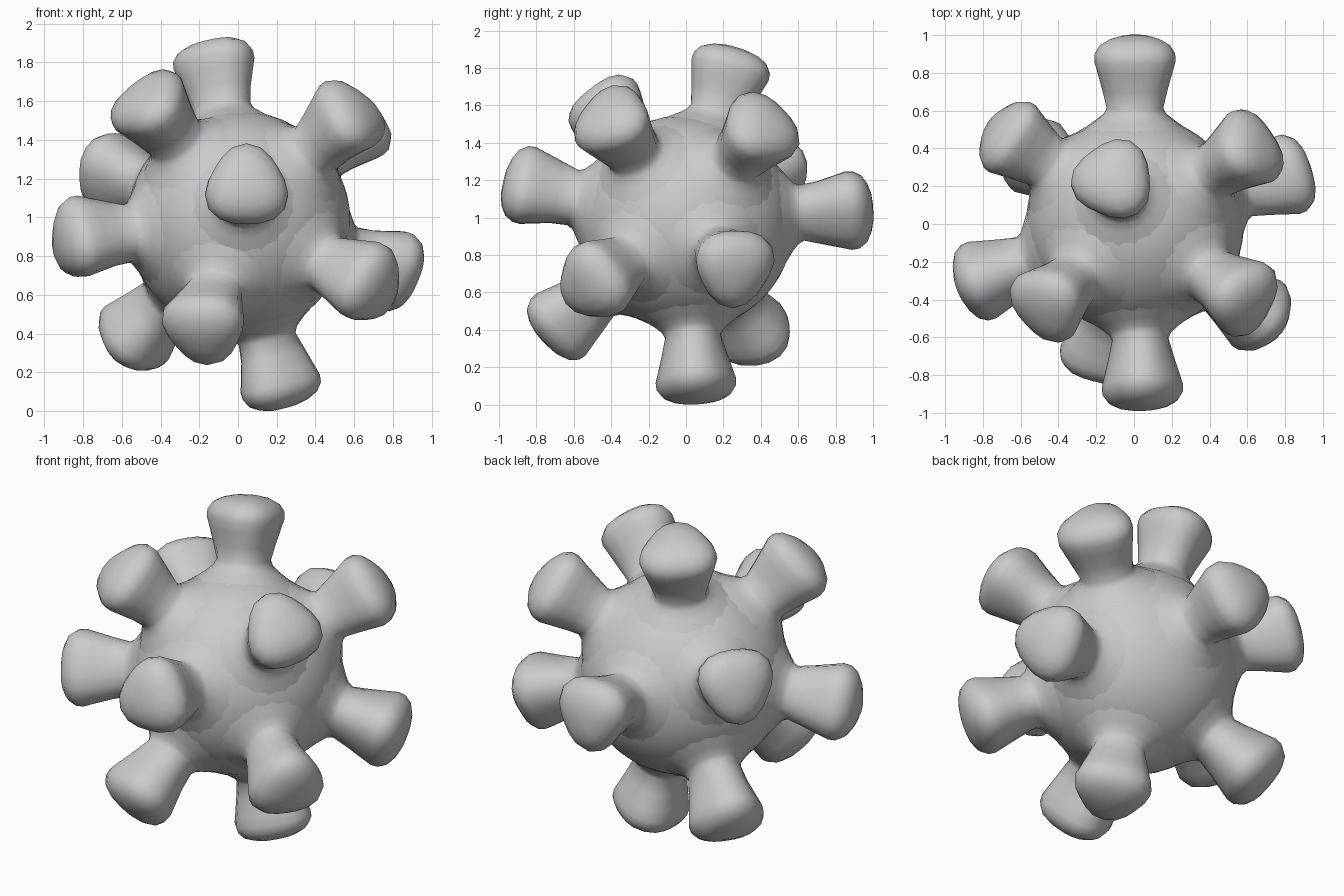
import bpy, bmesh, math
from mathutils import Vector

if "Cube" in bpy.data.objects:
    bpy.data.objects.remove(bpy.data.objects["Cube"])

CENTER = Vector((0.005, 0, 0.972))
RADIUS = 0.577
SEGMENTS = 18

grey = bpy.data.materials.new("matte grey")
grey.diffuse_color = (0.6, 0.6, 0.6, 1)
grey.use_nodes = True
grey.node_tree.nodes["Principled BSDF"].inputs["Base Color"].default_value = grey.diffuse_color

# Knob profile: (radius, distance from the centre), flared foot to domed cap
PROFILE = [(0.33, 0.46), (0.27, 0.507), (0.205, 0.555), (0.165, 0.588), (0.15, 0.62),
           (0.168, 0.71), (0.193, 0.80), (0.21, 0.86), (0.207, 0.90),
           (0.18, 0.942), (0.13, 0.97), (0.07, 0.986)]
TIP = 0.99

# Each knob: tip position from the centre, and the way one rounded corner points
KNOBS = {
    "top": ((-0.13, 0.265, 0.935), (-1, -0.1, 0)),
    "bottom": ((0.225, 0.06, -0.96), (1, 0, 0)),
    "front": ((0.045, -0.98, 0.21), (0, 0, 1)),
    "back": ((0.0, 1.0, 0.095), (0, 0, -1)),
    "left_front": ((-0.94, -0.345, -0.10), (0, 0, 1)),
    "left_back": ((-0.755, 0.525, 0.31), (0, 0, -1)),
    "right_back": ((0.92, 0.295, -0.265), (0, 0, -1)),
    "right_front": ((0.755, -0.555, -0.36), (0, 0, 1)),
    "upper_left": ((-0.52, -0.475, 0.685), (0, 0, 1)),
    "upper_right_front": ((0.645, -0.445, 0.615), (0.87, 0.5, 0)),
    "upper_right_back": ((0.68, 0.45, 0.565), (0, 0, 1)),
    "lower_left_back": ((-0.62, 0.42, -0.675), (0, 0, 1)),
    "lower_front": ((-0.205, -0.775, -0.61), (0, 0, -1)),
}


def finish(obj):
    obj.data.materials.append(grey)
    for p in obj.data.polygons:
        p.use_smooth = True


def make_object(name, bm):
    bmesh.ops.recalc_face_normals(bm, faces=bm.faces)
    mesh = bpy.data.meshes.new(name)
    bm.to_mesh(mesh)
    bm.free()
    obj = bpy.data.objects.new(name, mesh)
    bpy.context.collection.objects.link(obj)
    finish(obj)


def knob(name, tip, corner):
    tip = Vector(tip)
    length, axis = tip.length, tip.normalized()
    u = Vector(corner)
    u = (u - axis * u.dot(axis)).normalized()
    v = axis.cross(u)

    def along(d):
        # stretch the stalk only, keep the foot on the ball
        if d < 0.62:
            return d
        return 0.62 + (d - 0.62) * (length - 0.62) / (TIP - 0.62)

    bm = bmesh.new()
    rings = []
    for r, d in PROFILE:
        # three-cornered section, round at the foot and strongest at the cap
        tri = 0.085 if d > 0.7 else 0.03 if d > 0.58 else 0
        ring = []
        for i in range(SEGMENTS):
            a = math.tau * i / SEGMENTS
            rr = r * (1 + tri * math.cos(3 * a))
            ring.append(bm.verts.new(CENTER + axis * along(d)
                                     + (u * math.cos(a) + v * math.sin(a)) * rr))
        rings.append(ring)
    for low, high in zip(rings, rings[1:]):
        for i in range(SEGMENTS):
            j = (i + 1) % SEGMENTS
            bm.faces.new((low[i], low[j], high[j], high[i]))
    top = bm.verts.new(CENTER + axis * length)
    for i in range(SEGMENTS):
        bm.faces.new((rings[-1][i], rings[-1][(i + 1) % SEGMENTS], top))
    make_object(name, bm)


# Ball
ball = bmesh.new()
bmesh.ops.create_icosphere(ball, subdivisions=4, radius=RADIUS)
bmesh.ops.translate(ball, verts=ball.verts, vec=CENTER)
make_object("ball", ball)

# Knobs all around the ball
for key, (tip, corner) in KNOBS.items():
    knob(key + "_knob", tip, corner)
